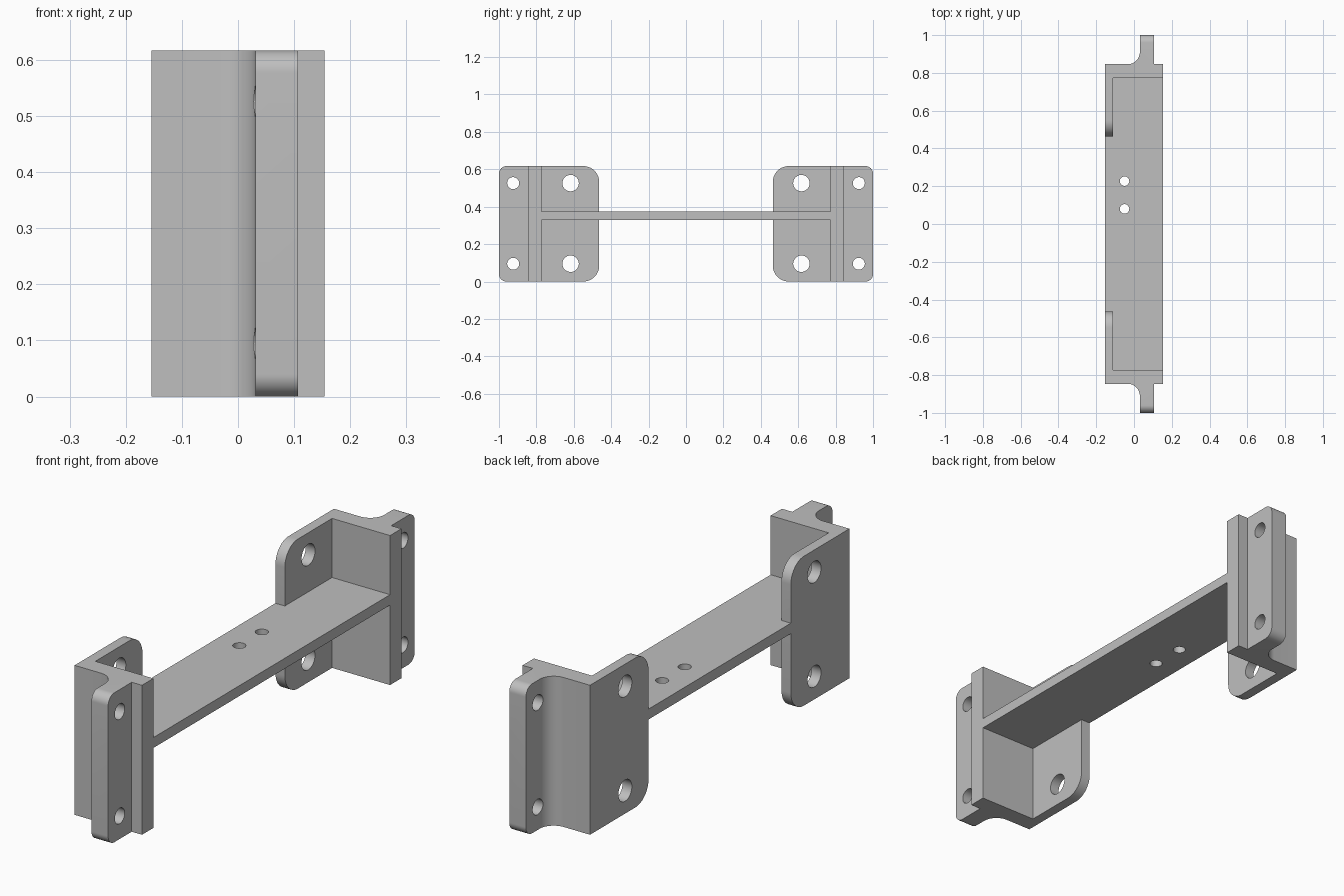
import bpy, bmesh, math
from mathutils import Vector, Matrix

cube = bpy.data.objects.get("Cube")
if cube:
    bpy.data.objects.remove(cube, do_unlink=True)

HEIGHT = 0.617
SIDE = 0.154          # half width in x

grey = bpy.data.materials.new("plain grey")
grey.use_nodes = True
colour = (0.52, 0.52, 0.52, 1)
grey.diffuse_color = colour
grey.node_tree.nodes["Principled BSDF"].inputs["Base Color"].default_value = colour


def arc(cx, cy, r, start, end, steps=12):
    angles = [math.radians(start + (end - start) * i / steps) for i in range(steps + 1)]
    return [(cx + r * math.cos(a), cy + r * math.sin(a)) for a in angles]


def prism(name, outline, place, depth):
    """Extrude a 2D outline; place maps its points to 3D."""
    bm = bmesh.new()
    face = bm.faces.new([bm.verts.new(place(u, v)) for u, v in outline])
    grown = bmesh.ops.extrude_face_region(bm, geom=[face])
    bmesh.ops.translate(bm, vec=Vector(depth),
                        verts=[g for g in grown["geom"] if isinstance(g, bmesh.types.BMVert)])
    bmesh.ops.recalc_face_normals(bm, faces=bm.faces)
    return make_object(name, bm)


def make_object(name, bm):
    mesh = bpy.data.meshes.new(name)
    bm.to_mesh(mesh)
    bm.free()
    obj = bpy.data.objects.new(name, mesh)
    bpy.context.collection.objects.link(obj)
    mesh.materials.append(grey)
    return obj


def boolean(target, tool, operation):
    """Apply one boolean and discard its tool."""
    tool.hide_render = True
    bpy.context.view_layer.objects.active = target
    mod = target.modifiers.new(operation.lower(), "BOOLEAN")
    mod.operation, mod.solver, mod.object = operation, "EXACT", tool
    bpy.ops.object.modifier_apply(modifier=mod.name)
    bpy.data.objects.remove(tool, do_unlink=True)


def drill(target, centre, radius, axis):
    bm = bmesh.new()
    bmesh.ops.create_cone(bm, cap_ends=True, segments=32, radius1=radius, radius2=radius, depth=1.5)
    turn = Vector((0, 0, 1)).rotation_difference(Vector(axis)).to_matrix().to_4x4()
    bmesh.ops.transform(bm, matrix=Matrix.Translation(centre) @ turn, verts=bm.verts)
    boolean(target, make_object("drill", bm), "DIFFERENCE")


# End bracket plan: flange, end plate and filleted ear
inner, plate, outer, tip = 0.464, 0.772, 0.846, 1.0
ear_in, ear_out, fillet = 0.031, 0.107, 0.065
plan = [(-SIDE, inner), (-0.111, inner), (-0.111, plate), (SIDE, plate), (SIDE, outer),
        (ear_out, outer), (ear_out, tip), (ear_in, tip)]
plan += arc(ear_in - fillet, outer + fillet, fillet, 0, -90)
plan += [(-SIDE, outer)]

# Rounded side outline shared by the flange and the ear
big, small = 0.085, 0.04
side = (arc(inner + big, big, big, 180, 270) + arc(tip - small, small, small, 270, 360)
        + arc(tip - small, HEIGHT - small, small, 0, 90)
        + arc(inner + big, HEIGHT - big, big, 90, 180))


def make_bracket(name, s):
    bracket = prism(name, plan, lambda x, y: (x, s * y, 0), (0, 0, HEIGHT))
    trim = prism("trim", side, lambda y, z: (-0.3, s * y, z), (0.6, 0, 0))
    boolean(bracket, trim, "INTERSECT")
    for z in (0.095, 0.526):
        drill(bracket, (0, s * 0.617, z), 0.044, (1, 0, 0))
        drill(bracket, (0, s * 0.924, z), 0.032, (1, 0, 0))
    return bracket


body = make_bracket("mounting_bracket", 1)
front_bracket = make_bracket("front_bracket", -1)

# Connecting web with two small holes
web_plan = [(-SIDE, -0.8), (SIDE, -0.8), (SIDE, 0.8), (-SIDE, 0.8)]
web = prism("web", web_plan, lambda x, y: (x, y, 0.33), (0, 0, 0.043))
for y in (0.08, 0.227):
    drill(web, (-0.05, y, 0.35), 0.025, (0, 0, 1))

boolean(body, web, "UNION")
boolean(body, front_bracket, "UNION")

# Smooth the rounds and holes, keep machined edges crisp
bpy.ops.object.select_all(action="DESELECT")
body.select_set(True)
bpy.context.view_layer.objects.active = body
bpy.ops.object.shade_smooth_by_angle(angle=math.radians(30))
